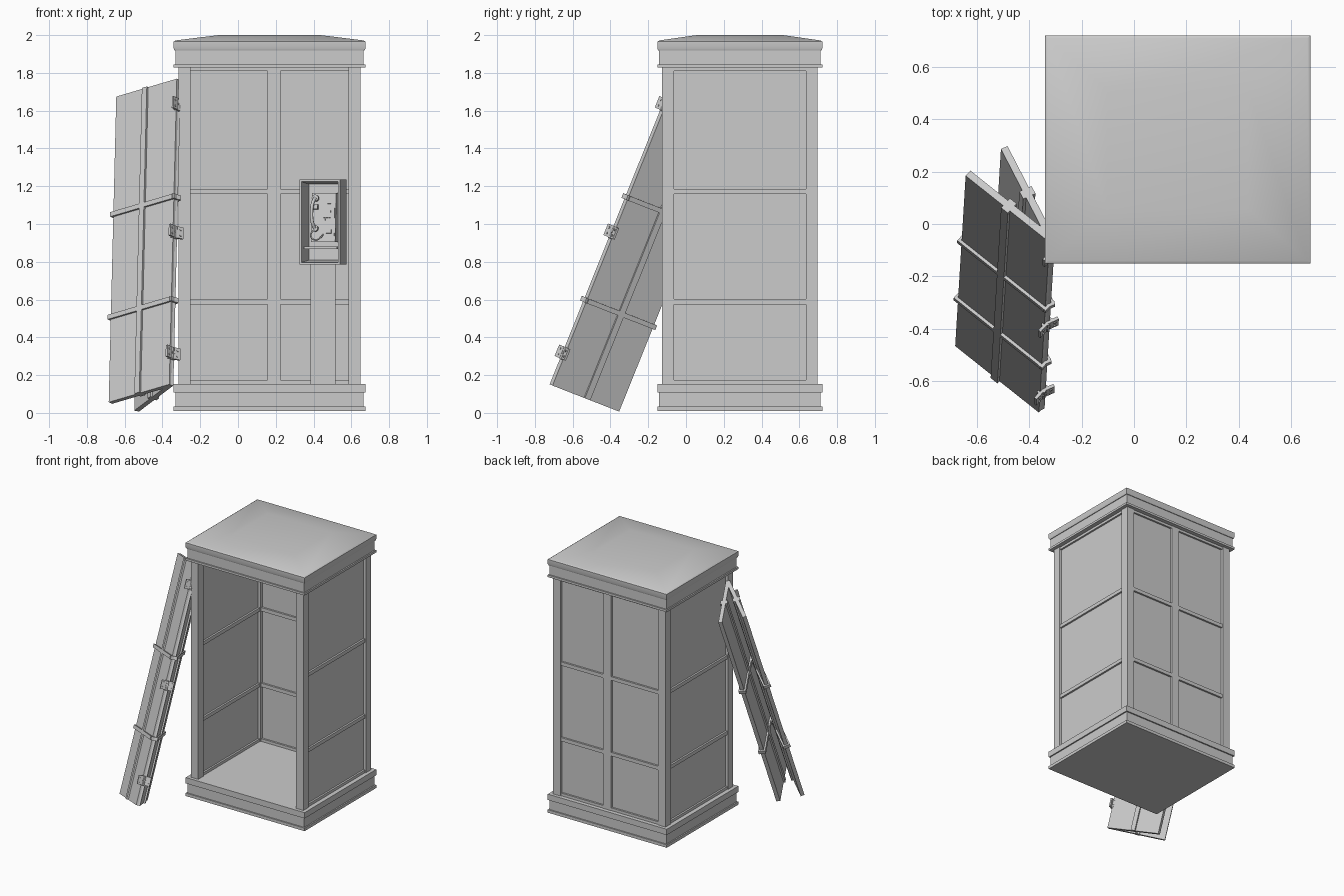
import bpy, bmesh, math
from mathutils import Matrix, Vector

if "Cube" in bpy.data.objects:
    bpy.data.objects.remove(bpy.data.objects["Cube"])

CX, CY = 0.167, 0.285          # booth centre
HX, HY = 0.481, 0.412          # half size of the booth body
I = Matrix.Identity(4)


def finish(name, bm, smooth=False):
    bmesh.ops.recalc_face_normals(bm, faces=bm.faces)
    me = bpy.data.meshes.new(name)
    bm.to_mesh(me)
    bm.free()
    ob = bpy.data.objects.new(name, me)
    bpy.context.collection.objects.link(ob)
    if smooth:
        bpy.ops.object.select_all(action='DESELECT')
        ob.select_set(True)
        bpy.context.view_layer.objects.active = ob
        bpy.ops.object.shade_smooth_by_angle(angle=math.radians(30))
    return ob


def box(name, c, s, M=I):
    bm = bmesh.new()
    bmesh.ops.create_cube(bm, size=1, matrix=M @ Matrix.Translation(c) @ Matrix.Diagonal((*s, 1)))
    return finish(name, bm)


def cyl(name, c, r, h, axis, M=I, n=12):
    R = Vector((0, 0, 1)).rotation_difference(Vector(axis)).to_matrix().to_4x4()
    bm = bmesh.new()
    bmesh.ops.create_cone(bm, cap_ends=True, segments=n, radius1=r, radius2=r, depth=h,
                          matrix=M @ Matrix.Translation(c) @ R)
    return finish(name, bm, True)


def loft(name, rings, smooth=False):
    """Rectangular rings (half x, half y, z) around the booth centre."""
    bm = bmesh.new()
    loops = [[bm.verts.new((CX + sx * a, CY + sy * b, z))
              for sx, sy in ((-1, -1), (1, -1), (1, 1), (-1, 1))] for a, b, z in rings]
    for lo, hi in zip(loops, loops[1:]):
        for i in range(4):
            j = (i + 1) % 4
            bm.faces.new((lo[i], lo[j], hi[j], hi[i]))
    bm.faces.new(loops[0])
    bm.faces.new(loops[-1])
    return finish(name, bm, smooth)


def tube(name, pts, r, M=I):
    cu = bpy.data.curves.new(name, 'CURVE')
    cu.dimensions = '3D'
    cu.bevel_depth, cu.bevel_resolution, cu.resolution_u = r, 2, 6
    cu.use_fill_caps = True
    sp = cu.splines.new('BEZIER')
    sp.bezier_points.add(len(pts) - 1)
    for bp, p in zip(sp.bezier_points, pts):
        bp.co = M @ Vector(p)
        bp.handle_left_type = bp.handle_right_type = 'AUTO'
    ob = bpy.data.objects.new(name, cu)
    bpy.context.collection.objects.link(ob)


# Plinth, header and roof
loft("plinth", [(.508, .437, .01), (.508, .437, .033), (.498, .427, .033), (.498, .427, .108),
                (.508, .437, .108), (.508, .437, .153)])
loft("header", [(.508, .437, 1.828), (.508, .437, 1.845), (.498, .427, 1.845), (.498, .427, 1.925)])
loft("roof", [(.503, .432, 1.918), (.508, .437, 1.93), (.508, .437, 1.965), (.497, .426, 1.972),
              (.27, .228, 2.0)], True)

# Corner posts
P = 0.063
for sx in (-1, 1):
    for sy in (-1, 1):
        box("corner_post", (CX + sx * (HX - P / 2), CY + sy * (HY - P / 2), .99), (P, P, 1.69))

# Three walls: thin panels with crossbars, the back one with a centre mullion
RAILS = (0.16, 0.588, 1.172, 1.823)
IX, IY = HX - P / 2, HY - P / 2
for sx in (-1, 1):
    box("side_panel", (CX + sx * IX, CY, .99), (.022, 2 * HY - P, 1.69))
    for z in RAILS:
        box("side_crossbar", (CX + sx * IX, CY, z), (.05, 2 * HY - P, .028))
box("back_panel", (CX, CY + IY, .99), (2 * HX - P, .022, 1.69))
for z in RAILS:
    box("back_crossbar", (CX, CY + IY, z), (2 * HX - P, .05, .028))
box("back_mullion", (0.19, CY + IY, .99), (.068, .054, 1.69))

# Folding door taken off and leaning on the left side; two leaves share a hinge edge
foot, head = Vector((-.355, -.712, .147)), Vector((-.315, -.06, 1.765))
up = (head - foot).normalized()
H = (head - foot).length
for tag, corner in (("outer", (-.677, -.457, .05)), ("inner", (-.535, -.362, .012))):
    w = Vector(corner) - foot
    w = (w - up * w.dot(up)).normalized()
    n = up.cross(w)
    M = Matrix.Translation(foot) @ Matrix((w, n, up)).transposed().to_4x4()
    box(f"{tag}_door_panel", (.21, 0, H / 2), (.42, .028, H), M)
    box(f"{tag}_door_mullion", (.215, 0, H / 2), (.034, .052, H), M)
    for f in (.278, .614):
        box(f"{tag}_door_crossbar", (.21, 0, f * H), (.444, .052, .026), M)
    side = 1 if tag == "outer" else -1
    for f in (.104, .5, .917):
        box(f"{tag}_hinge_plate", (-.004, side * .012, f * H), (.012, .07, .065), M)
        for dy, dz in ((.03, .016), (.03, -.016), (.008, 0)):
            cyl("hinge_screw", (-.011, side * dy, f * H + dz), .006, .006, (1, 0, 0), M, 8)
for f in (.104, .5, .917):
    cyl("hinge_pin", foot + up * f * H + Vector((.004, -.006, 0)), .009, .068, up)

# Phone cabinet with tapered niche, turned slightly to the left in the back corner
C = Matrix.Translation((.45, .52, 1.01)) @ Matrix.Rotation(math.radians(-10), 4, 'Z')
bm = bmesh.new()
bmesh.ops.create_cube(bm, size=1, matrix=Matrix.Diagonal((.22, .2, .45, 1)))
bmesh.ops.recalc_face_normals(bm, faces=bm.faces)
front = [f for f in bm.faces if f.normal.y < -.9]
bmesh.ops.inset_region(bm, faces=front, thickness=.016)
bmesh.ops.inset_region(bm, faces=front, thickness=.018, depth=-.165)
bm.transform(C)
finish("phone_cabinet", bm)
box("cabinet_shelf", (0, -.005, -.135), (.176, .14, .014), C)
box("pedestal", (.45, .535, .47), (.13, .12, .64))

# Phone body: block with a sloped front
bm = bmesh.new()
bmesh.ops.create_cube(bm, size=1, matrix=Matrix.Translation((.005, .025, .025)) @ Matrix.Diagonal((.13, .1, .26, 1)))
for v in bm.verts:
    if v.co.y < 0 and v.co.z > 0:
        v.co.y += .03
bm.transform(C)
finish("phone_body", bm)
F = C @ Matrix.Translation((.005, -.012, .025)) @ Matrix.Rotation(-math.atan2(.03, .26), 4, 'X')
box("phone_faceplate", (.02, 0, 0), (.08, .008, .2), F)
for i in range(3):
    for j in range(4):
        box("keypad_button", (.006 + i * .014, -.006, -.012 + j * .014), (.01, .008, .01), F)
box("coin_slot", (.03, -.005, .075), (.02, .006, .006), F)
box("coin_return", (.03, -.005, -.075), (.028, .006, .02), F)

# Handset on its cradle, and cord
box("cradle", (-.042, -.012, .055), (.026, .03, .025), F)
tube("handset", [(-.042, -.03, .1), (-.052, -.046, .07), (-.056, -.05, .02), (-.052, -.046, -.03),
                 (-.042, -.03, -.06)], .009, F)
for z in (.1, -.06):
    cyl("handset_cup", (-.042, -.022, z), .018, .022, (0, 1, 0), F, 16)
tube("phone_cord", [(-.042, -.03, -.07), (-.06, -.04, -.1), (-.035, -.04, -.125), (-.01, -.025, -.11),
                    (0, 0, -.09)], .004, F)
